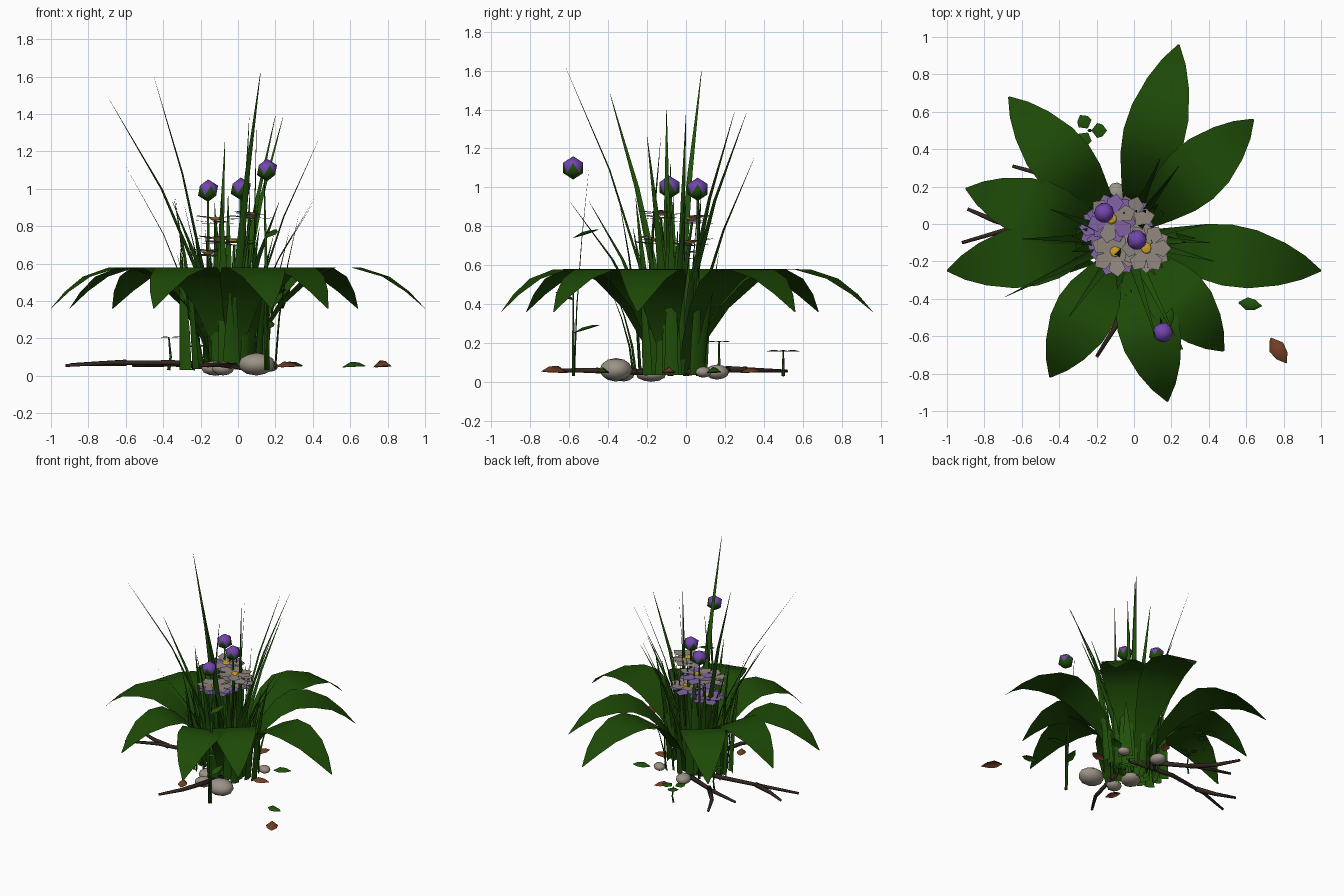
import bpy, bmesh, math, random
from mathutils import Vector, Matrix

if "Cube" in bpy.data.objects:
    bpy.data.objects.remove(bpy.data.objects["Cube"])
random.seed(4)


def material(name, r, g, b):
    m = bpy.data.materials.new(name)
    m.use_nodes = True
    m.diffuse_color = (r, g, b, 1)
    bsdf = m.node_tree.nodes["Principled BSDF"]
    bsdf.inputs["Base Color"].default_value = (r, g, b, 1)
    bsdf.inputs["Roughness"].default_value = 0.9
    return m


LEAF = material("leaf green", 0.0125, 0.068, 0.002)
GRASS = material("grass green", 0.015, 0.082, 0.003)
PURPLE = material("bud purple", 0.17, 0.06, 0.42)
LILAC = material("petal lilac", 0.22, 0.125, 0.38)
PALE = material("petal grey", 0.28, 0.24, 0.21)
YELLOW = material("pollen yellow", 0.58, 0.36, 0.02)
BARK = material("twig brown", 0.035, 0.02, 0.014)
RUST = material("dead leaf brown", 0.17, 0.05, 0.018)
STONE = material("pebble grey", 0.33, 0.29, 0.24)
UP = Vector((0, 0, 1))
HEART = Vector((-0.045, -0.075, 0.035))


def finish(name, bm, mats, smooth=True):
    mesh = bpy.data.meshes.new(name)
    bm.to_mesh(mesh)
    bm.free()
    for m in mats:
        mesh.materials.append(m)
    for p in mesh.polygons:
        p.use_smooth = smooth
    ob = bpy.data.objects.new(name, mesh)
    bpy.context.collection.objects.link(ob)


def skin(bm, rows, closed=False, mat=0):
    """Join rows of points with quads."""
    vs = [[bm.verts.new(p) for p in row] for row in rows]
    n = len(rows[0])
    for a, b in zip(vs, vs[1:]):
        for i in range(n if closed else n - 1):
            j = (i + 1) % n
            bm.faces.new((a[i], a[j], b[j], b[i])).material_index = mat
    if closed:
        for end in (vs[0][::-1], vs[-1]):
            bm.faces.new(end).material_index = mat


def tube(bm, path, r0, r1, sides=5, mat=0):
    path = [Vector(p) for p in path]
    rows = []
    for i, p in enumerate(path):
        d = (path[min(i + 1, len(path) - 1)] - path[max(i - 1, 0)]).normalized()
        # keep one reference direction so rings do not twist
        ref = Vector((1, 0, 0)) if abs(d.z) > 0.7 else UP
        u = d.cross(ref).normalized()
        v = d.cross(u)
        r = r0 + (r1 - r0) * i / (len(path) - 1)
        rows.append([p + r * (math.cos(a) * u + math.sin(a) * v)
                     for a in (k * math.tau / sides for k in range(sides))])
    skin(bm, rows, True, mat)


def blade(bm, base, tip, width, taper=1.2):
    """Folded tapering strip of three segments that rises, then leans outward."""
    base, tip = Vector(base), Vector(tip)
    run = tip - base
    side = Vector((-run.y, run.x, 0)).normalized()
    out = Vector((run.x, run.y, 0)).normalized()
    rows = []
    for i in range(4):
        t = i / 3
        c = base + Vector((run.x * t ** 1.6, run.y * t ** 1.6, run.z * t))
        w = width * 0.5 * (1 - t ** taper) + 0.001
        rows.append([c - side * w, c + out * w * 0.3, c + side * w])
    skin(bm, rows)


def small_leaf(bm, pos, angle, length, width, lift=0.0, mat=0, fold=0.25):
    """Small pointed leaf with a raised midrib."""
    d = Vector((math.cos(angle), math.sin(angle), lift))
    s = Vector((-math.sin(angle), math.cos(angle), 0))
    pos = Vector(pos)
    rows = []
    for t, w in ((0, 0.1), (0.35, 1), (0.7, 0.8), (1, 0.04)):
        c = pos + d * length * t
        e = s * width * w / 2
        rows.append([c - e, c + UP * fold * width * w, c + e])
    skin(bm, rows, mat=mat)


# Broad arching leaves: fraction of reach, height, half width
arch = [(0.1, 0.04, 0.03), (0.15, 0.2, 0.055), (0.26, 0.38, 0.1), (0.4, 0.52, 0.147),
        (0.52, 0.58, 0.165), (0.65, 0.578, 0.157), (0.8, 0.53, 0.115), (0.91, 0.45, 0.065),
        (1.0, 0.36, 0.004)]
tips = [(0.24, 0.96), (0.64, 0.56), (1.0, -0.25), (0.48, -0.68), (0.18, -0.95),
        (-0.45, -0.82), (-1.0, -0.25), (-0.9, 0.19), (-0.67, 0.68)]
for n, (x, y) in enumerate(tips):
    bm = bmesh.new()
    run = Vector((x - HEART.x, y - HEART.y, 0))
    side = Vector((-run.y, run.x, 0)).normalized()
    rows = []
    for f, z, w in arch:
        c = Vector((HEART.x, HEART.y, z)) + run * f
        rows.append([c - side * w, c, c + side * w])
    skin(bm, rows)
    finish(f"broad_leaf_{n + 1}", bm, [LEAF])

# Tall grass blades
bm = bmesh.new()
tall = [(0.12, -0.62, 1.62), (-0.69, -0.39, 1.48), (-0.45, 0.08, 1.6), (0.2, 0.25, 1.39),
        (0.24, 0.31, 1.38), (0.43, -0.2, 1.26), (-0.07, -0.13, 1.25), (-0.6, -0.08, 1.12),
        (0.1, -0.1, 1.4), (0.06, 0.0, 1.38), (0.14, 0.35, 1.15), (-0.35, -0.5, 0.93),
        (0.41, -0.1, 0.95), (0.4, 0.0, 0.92), (0.22, -0.6, 0.93)]
for p in tall:
    p = Vector(p)
    d = Vector((p.x - HEART.x, p.y - HEART.y, 0)).normalized()
    blade(bm, HEART + d * random.uniform(0.05, 0.15), p, 0.065)
# one free-standing blade in front
blade(bm, (0.155, -0.575, 0.03), (0.14, -0.5, 1.09), 0.03)
finish("tall_grass", bm, [GRASS])

# Short grass tuft on an oval base
bm = bmesh.new()
for i in range(38):
    a = i * 2.4
    d = Vector((math.cos(a), math.sin(a) * 0.8, 0))
    base = HEART + d * random.uniform(0.08, 0.25)
    tip = base + d * random.uniform(0.02, 0.16) + UP * random.uniform(0.4, 0.95)
    blade(bm, base, tip, random.uniform(0.055, 0.075), 1.5)
# a few upright outer blades on the left flank
for y in (-0.16, -0.08, 0.0):
    blade(bm, (-0.28, y, 0.03), (-0.31, y - 0.06, 0.68), 0.07, 1.6)
finish("short_grass", bm, [GRASS])

# Closed buds: purple above, zigzag green cup below
for n, (x, y, z) in enumerate([(-0.16, 0.06, 0.99), (0.015, -0.085, 1.0), (0.155, -0.58, 1.1)]):
    bm = bmesh.new()
    bmesh.ops.create_icosphere(bm, subdivisions=1, radius=0.06)
    for f in bm.faces:
        f.material_index = 1 if f.calc_center_median().z < 0 else 0
    bmesh.ops.translate(bm, verts=bm.verts, vec=(x, y, z))
    finish(f"bud_{n + 1}", bm, [PURPLE, GRASS])
    bm = bmesh.new()
    if n < 2:
        tube(bm, [(x, y, 0.03), (x, y, z / 2), (x, y, z - 0.04)], 0.01, 0.006)
    else:
        tube(bm, [(x, y, 0.03), (x, y, 0.25), (x, y, 0.48)], 0.008, 0.004)
        for h, a in ((0.25, 1.4), (0.42, -0.7), (0.74, 1.2)):
            small_leaf(bm, (x, y, h), a, 0.14, 0.06, 0.3)
    finish(f"bud_stem_{n + 1}", bm, [GRASS])

# Open flowers: two rings of tilted petals, a centre and a stem.
# Tones are upper even, upper odd and lower petals.
flowers = [(0.065, -0.13, 0.865, (0, 0, 0)), (-0.12, 0.03, 0.84, (0, 1, 1)),
           (-0.1, -0.15, 0.73, (0, 0, 1)), (-0.16, -0.03, 0.66, (1, 1, 1)),
           (-0.02, 0.02, 0.72, (0, 0, 1))]
for n, (x, y, z, tones) in enumerate(flowers):
    bm = bmesh.new()
    for ring in range(2):
        for k in range(6):
            a = (k + ring / 2 + n * 0.3) * math.tau / 6
            turn = (Matrix.Translation((x, y, z - 0.022 * ring)) @ Matrix.Rotation(a, 4, "Z")
                    @ Matrix.Rotation(random.uniform(-0.15, 0.05), 4, "Y"))
            pts = [(0.015, -0.016, 0), (0.095, -0.046, 0), (0.135, 0, 0),
                   (0.095, 0.046, 0), (0.015, 0.016, 0)]
            f = bm.faces.new([bm.verts.new(turn @ Vector(p)) for p in pts])
            f.material_index = tones[2] if ring else tones[k % 2]
    cap = bmesh.ops.create_uvsphere(bm, u_segments=8, v_segments=4, radius=0.032,
                                    matrix=Matrix.Translation((x, y, z)) @ Matrix.Diagonal((1, 1, 0.35, 1)))
    for f in {f for v in cap["verts"] for f in v.link_faces}:
        f.material_index = 2
    mid = HEART.lerp(Vector((x, y, z)), 0.5)
    tube(bm, [HEART, mid, (x, y, z - 0.02)], 0.01, 0.007, mat=3)
    finish(f"flower_{n + 1}", bm, [PALE, LILAC, YELLOW, GRASS], False)

# Pebbles
pebbles = [(0.1, -0.36, 0.062, 0.095), (-0.12, -0.18, 0.04, 0.08), (-0.09, 0.16, 0.05, 0.06),
           (0.17, 0.09, 0.05, 0.045), (-0.08, -0.32, 0.04, 0.06)]
for n, (x, y, z, r) in enumerate(pebbles):
    bm = bmesh.new()
    place = Matrix.Translation((x, y, z)) @ Matrix.Rotation(n * 0.9, 4, "Z")
    bmesh.ops.create_icosphere(bm, subdivisions=2, radius=r,
                               matrix=place @ Matrix.Diagonal((1.05, 0.9, min(0.64, z / r), 1)))
    finish(f"pebble_{n + 1}", bm, [STONE])

# Forked twigs on the ground
twigs = [[(0.05, 0.02, 0.05), (-0.35, 0.02, 0.07), (-0.68, -0.03, 0.07), (-0.92, -0.1, 0.055)],
         [(-0.6, -0.02, 0.07), (-0.75, 0.02, 0.065), (-0.89, 0.08, 0.06)],
         [(-0.1, 0.1, 0.05), (-0.4, 0.24, 0.065), (-0.65, 0.31, 0.07)],
         [(-0.35, 0.21, 0.065), (-0.48, 0.36, 0.06), (-0.56, 0.52, 0.055)],
         [(0.0, -0.2, 0.05), (-0.1, -0.55, 0.06), (-0.2, -0.71, 0.055)]]
bm = bmesh.new()
for path in twigs:
    tube(bm, path, 0.019, 0.009, 6)
finish("twigs", bm, [BARK])

# Fallen leaves, green and brown
bm = bmesh.new()
for x, y, a, size, mat in ((0.56, -0.42, -0.15, 0.125, 0), (0.23, 0.12, 0.4, 0.13, 0),
                           (0.73, -0.61, -1.0, 0.16, 1), (0.2, -0.1, 0.2, 0.13, 1),
                           (-0.05, 0.28, 1.0, 0.12, 1), (-0.15, -0.5, 2.0, 0.12, 1)):
    small_leaf(bm, (x, y, 0.045), a, size, size * 0.55, 0.05, mat, 0.4)
finish("fallen_leaves", bm, [GRASS, RUST])

# Small three-leaved sprouts
for n, (x, y, z, size) in enumerate([(-0.24, 0.5, 0.155, 0.08), (-0.37, 0.17, 0.205, 0.05)]):
    bm = bmesh.new()
    tube(bm, [(x, y, 0.03), (x + 0.01, y, z / 2), (x, y, z)], 0.009, 0.004, 4)
    for a in (0, 2.1, 4.2):
        start = (x + 0.015 * math.cos(a), y + 0.015 * math.sin(a), z)
        small_leaf(bm, start, a, size, size, 0.03, fold=0.1)
    finish(f"sprout_{n + 1}", bm, [GRASS])
